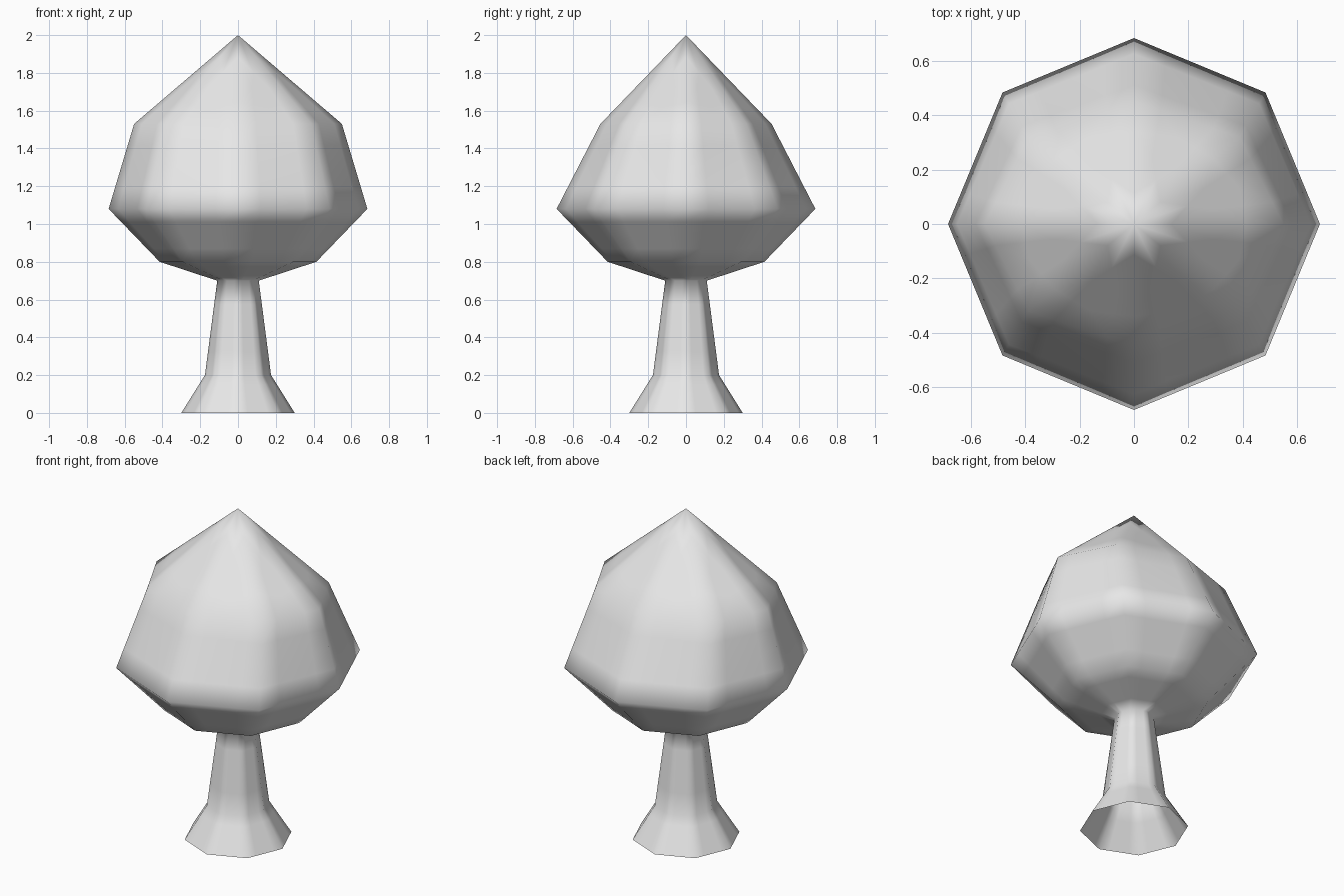
import bpy
import bmesh
from math import cos, sin, pi

cube = bpy.data.objects.get("Cube")
if cube:
    bpy.data.objects.remove(cube, do_unlink=True)

SIDES = 8

# One flat colour
grey = bpy.data.materials.new("light_grey")
grey.use_nodes = True
colour = (0.8, 0.8, 0.8, 1)
grey.diffuse_color = colour
grey.node_tree.nodes["Principled BSDF"].inputs["Base Color"].default_value = colour

# Cross-sections from root to crown: x radius, y radius, height
profile = [
    (0.30, 0.30, 0.0),     # flared root
    (0.175, 0.175, 0.20),  # trunk foot
    (0.11, 0.11, 0.70),    # trunk top
    (0.415, 0.415, 0.80),  # crown underside
    (0.685, 0.685, 1.08),  # widest crown
    (0.55, 0.453, 1.53),   # crown shoulder
]

bm = bmesh.new()


def ring(rx, ry, z):
    angles = [2 * pi * i / SIDES for i in range(SIDES)]
    return [bm.verts.new((rx * cos(a), ry * sin(a), z)) for a in angles]


# Trunk and crown as one continuous skin, open at the root
rings = [ring(*section) for section in profile]
for low, high in zip(rings, rings[1:]):
    for i in range(SIDES):
        j = (i + 1) % SIDES
        bm.faces.new((low[i], low[j], high[j], high[i]))

# Pointed crown top
tip = bm.verts.new((0, 0, 2))
for i in range(SIDES):
    bm.faces.new((rings[-1][i], rings[-1][(i + 1) % SIDES], tip))

for face in bm.faces:
    face.smooth = True

mesh = bpy.data.meshes.new("tree")
bm.to_mesh(mesh)
bm.free()
mesh.materials.append(grey)
tree = bpy.data.objects.new("tree", mesh)
bpy.context.collection.objects.link(tree)

# Linear subdivision keeps the facets and softens only their edges
facets = tree.modifiers.new("soft_facets", "SUBSURF")
facets.subdivision_type = "SIMPLE"
facets.levels = facets.render_levels = 2
